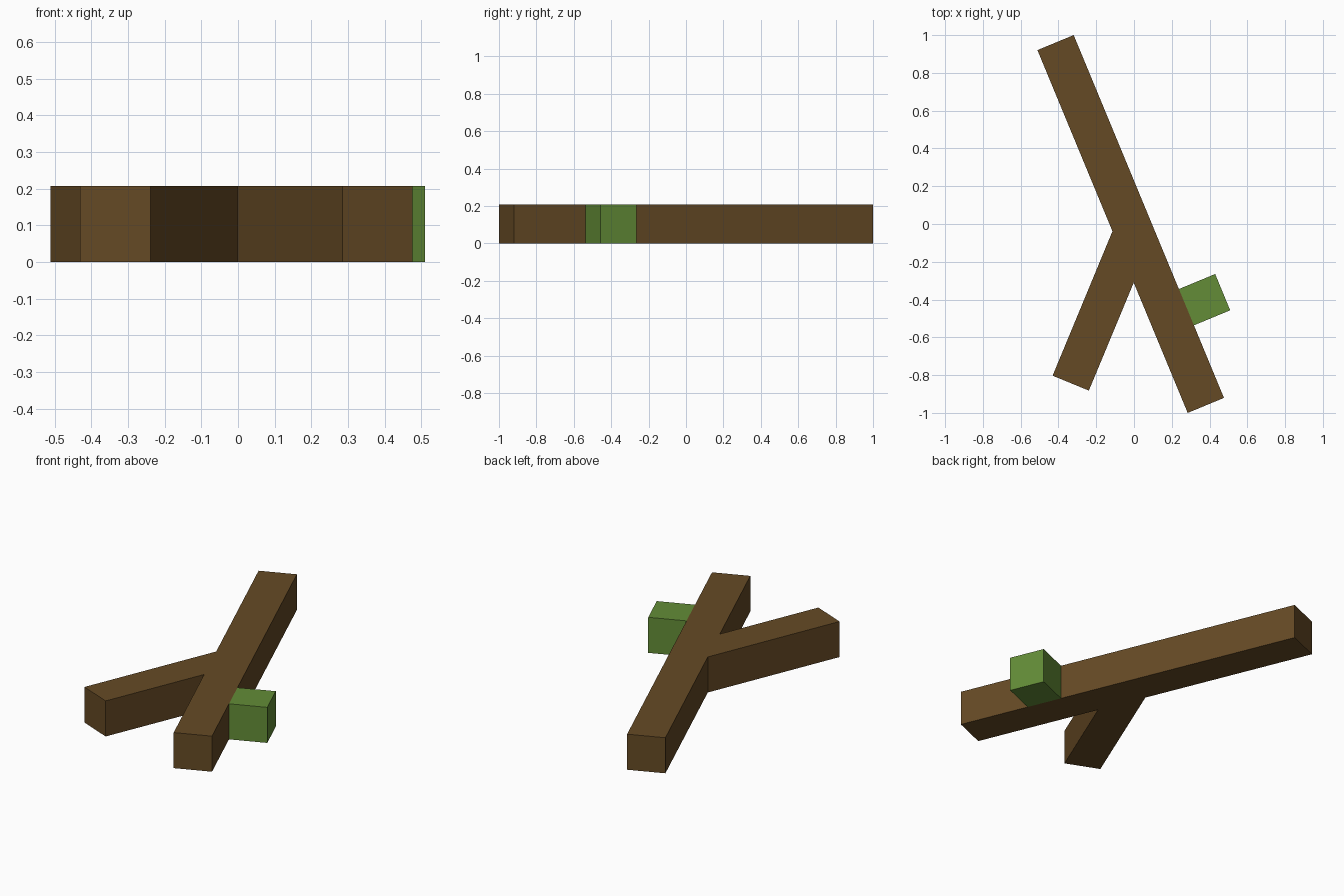
import bpy
import bmesh
from math import radians
from mathutils import Matrix, Vector

if "Cube" in bpy.data.objects:
    bpy.data.objects.remove(bpy.data.objects["Cube"], do_unlink=True)

U = 0.2079                      # thickness of every piece
LEAN = radians(22.5)
TRUNK = Vector((-0.0175, 0, 0))


def material(name, rgb):
    mat = bpy.data.materials.new(name)
    mat.use_nodes = True
    mat.diffuse_color = (*rgb, 1)
    mat.node_tree.nodes["Principled BSDF"].inputs["Base Color"].default_value = (*rgb, 1)
    return mat


def prism(name, outline, mat):
    """Extrude a flat outline upward from the ground."""
    bm = bmesh.new()
    base = bm.faces.new([bm.verts.new((p.x, p.y, 0)) for p in outline])
    top = bmesh.ops.extrude_face_region(bm, geom=[base])["geom"]
    bmesh.ops.translate(bm, vec=(0, 0, U),
                        verts=[v for v in top if isinstance(v, bmesh.types.BMVert)])
    bmesh.ops.recalc_face_normals(bm, faces=bm.faces)
    mesh = bpy.data.meshes.new(name)
    bm.to_mesh(mesh)
    bm.free()
    mesh.materials.append(mat)
    bpy.context.collection.objects.link(bpy.data.objects.new(name, mesh))


def box_outline(across, along, width, length):
    """Rectangle placed in the leaning frame of the trunk."""
    frame = Matrix.Translation(TRUNK) @ Matrix.Rotation(LEAN, 4, "Z")
    return [frame @ Vector((across + sx * width / 2, along + sy * length / 2, 0))
            for sx, sy in ((-1, -1), (1, -1), (1, 1), (-1, 1))]


bark = material("bark brown", (0.130, 0.068, 0.018))
green = material("leaf green", (0.125, 0.262, 0.038))

# Long leaning trunk and the leaf block on its side
prism("trunk", box_outline(0, 0, U, 10 * U), bark)
prism("leaf_block", box_outline(U, -2.5 * U, U, U), green)

# Branch leaning the other way, mitred flush against the trunk
prism("branch", [Vector(p) for p in ((-0.431, -0.803), (-0.239, -0.882),
                                     (0, -0.307), (-0.113, -0.036))], bark)
